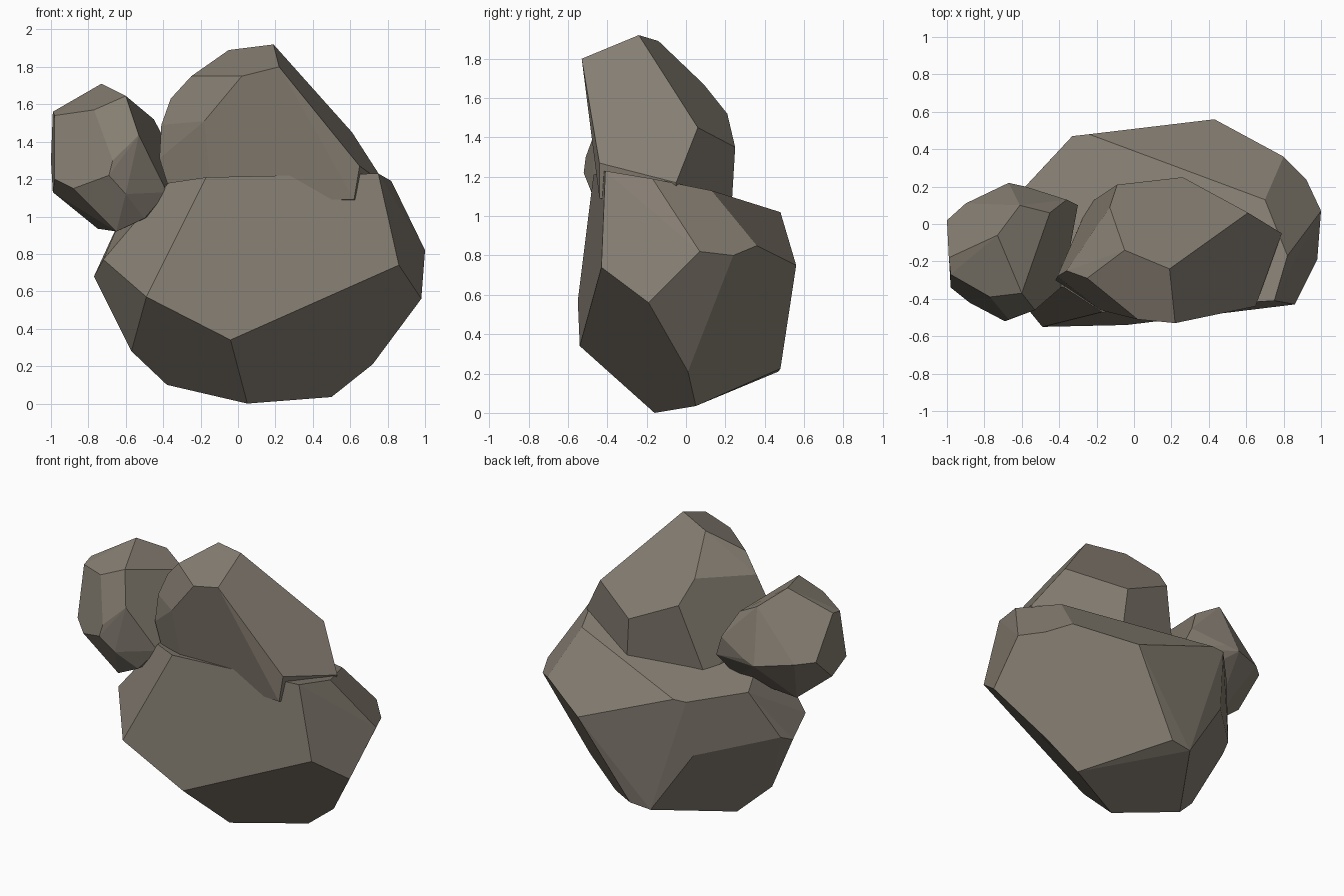
import bpy, bmesh, math

# One warm grey stone colour
stone = bpy.data.materials.new("warm grey stone")
stone.diffuse_color = (0.24, 0.21, 0.17, 1.0)


def boulder(name, corners):
    """Faceted rock: hull around a few corner points, nearly flat facets merged."""
    bm = bmesh.new()
    for c in corners:
        bm.verts.new(c)
    bmesh.ops.convex_hull(bm, input=bm.verts[:])
    loose = [v for v in bm.verts if not v.link_faces]
    bmesh.ops.delete(bm, geom=loose, context='VERTS')
    bmesh.ops.dissolve_limit(bm, angle_limit=math.radians(6),
                             verts=bm.verts[:], edges=bm.edges[:])
    bmesh.ops.recalc_face_normals(bm, faces=bm.faces[:])
    mesh = bpy.data.meshes.new(name)
    bm.to_mesh(mesh)
    bm.free()
    mesh.materials.append(stone)
    obj = bpy.data.objects.new(name, mesh)
    bpy.context.collection.objects.link(obj)
    return obj


# Large base boulder
boulder("base_boulder", [
    # underside
    (0.05, -0.16, 0.0), (0.50, 0.05, 0.035), (0.72, 0.01, 0.21),
    (-0.38, -0.01, 0.10), (-0.57, -0.12, 0.28), (0.09, 0.48, 0.225),
    (-0.06, 0.47, 0.21),
    # girth
    (-0.04, -0.54, 0.34), (-0.49, -0.55, 0.57), (0.86, -0.43, 0.74),
    (0.98, -0.19, 0.56), (1.0, 0.07, 0.82), (0.92, 0.24, 0.80),
    (0.80, 0.36, 0.85), (0.43, 0.56, 0.75), (-0.35, 0.42, 0.64),
    (-0.74, 0.03, 0.72), (-0.77, -0.06, 0.68), (-0.72, -0.27, 0.77),
    # sloping top
    (0.75, -0.41, 1.23), (0.82, -0.17, 1.19), (0.70, 0.13, 1.13),
    (-0.24, 0.48, 1.02), (-0.33, 0.47, 1.02), (-0.60, 0.18, 1.05),
    (-0.37, -0.34, 1.18), (-0.17, -0.47, 1.21)])

# Peaked boulder resting on the base
boulder("top_boulder", [
    # peak
    (0.19, -0.24, 1.92), (-0.05, -0.14, 1.89), (0.22, -0.53, 1.80),
    (0.02, -0.51, 1.75), (-0.25, -0.29, 1.75), (-0.13, 0.09, 1.67),
    # sides
    (-0.36, -0.25, 1.63), (-0.41, -0.28, 1.49), (-0.18, -0.46, 1.51),
    (-0.09, 0.21, 1.52), (0.26, 0.25, 1.35), (0.61, 0.06, 1.45),
    (0.65, -0.44, 1.27), (0.79, -0.05, 1.17), (-0.42, -0.30, 1.31),
    # buried foot
    (0.62, -0.44, 1.09), (0.74, -0.05, 1.06), (0.29, 0.23, 1.02),
    (-0.24, 0.11, 1.0), (-0.36, -0.30, 1.12), (-0.14, -0.40, 1.10)])

# Small boulder leaning at the left
boulder("small_boulder", [
    # upper facets
    (-0.73, -0.06, 1.71), (-0.60, -0.37, 1.645), (-0.77, -0.39, 1.57),
    (-0.98, -0.27, 1.54), (-0.99, -0.18, 1.56), (-0.61, 0.10, 1.61),
    (-0.45, 0.06, 1.52), (-0.62, 0.16, 1.45), (-0.53, -0.46, 1.435),
    # girth
    (-0.67, -0.51, 1.30), (-0.69, -0.52, 1.22), (-0.88, -0.42, 1.15),
    (-0.98, -0.34, 1.20), (-0.60, -0.48, 1.12), (-1.0, 0.02, 1.30),
    (-0.90, 0.11, 1.29), (-0.67, 0.22, 1.26), (-0.58, 0.20, 1.28),
    (-0.36, 0.13, 1.35), (-0.30, 0.10, 1.20),
    # underside
    (-0.99, -0.17, 1.13), (-0.75, -0.13, 0.935), (-0.65, -0.37, 0.92),
    (-0.50, -0.37, 0.99), (-0.38, -0.33, 1.13), (-0.38, 0.0, 1.04)])
